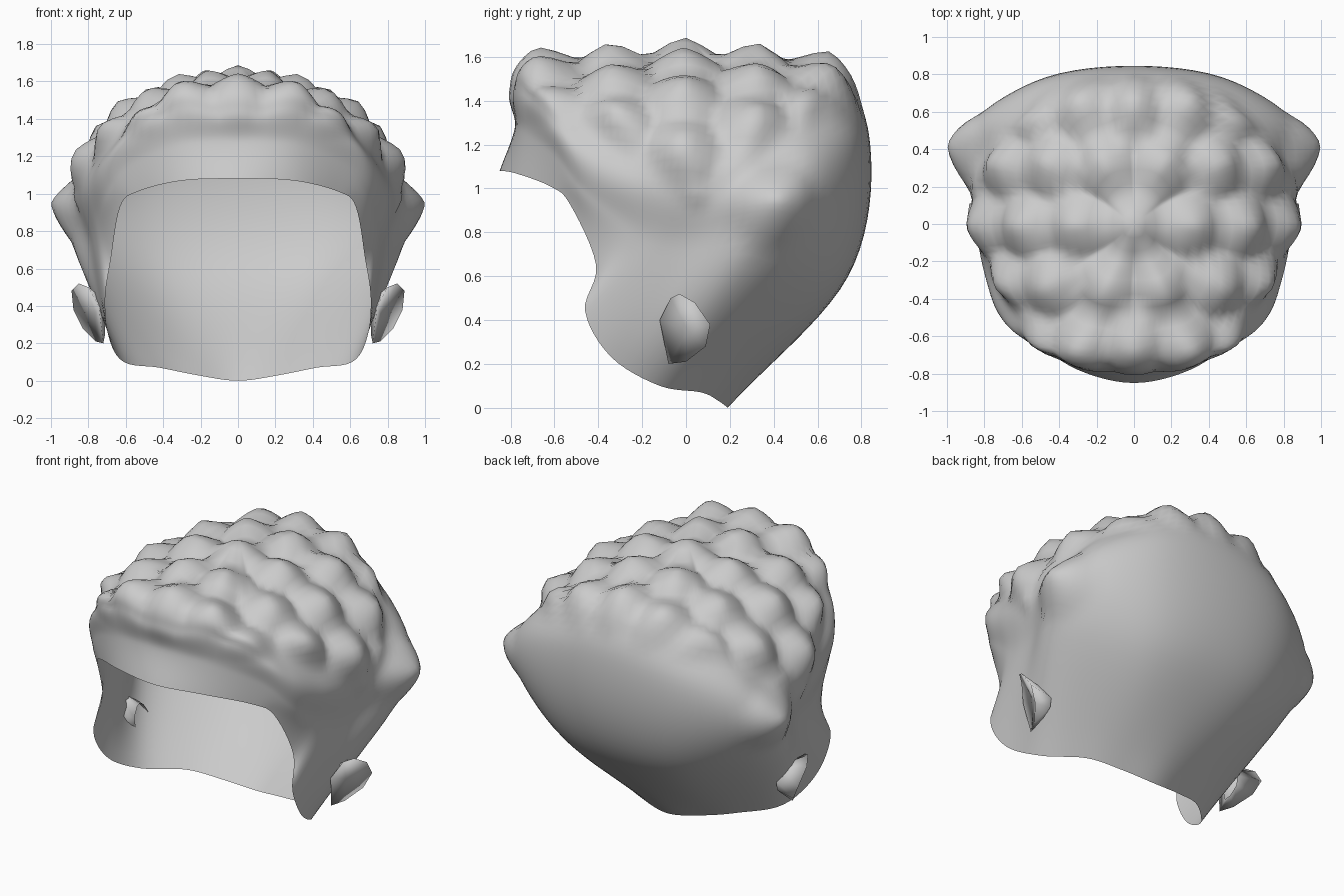
import bpy, bmesh, math
from mathutils import Vector

if "Cube" in bpy.data.objects:
    bpy.data.objects.remove(bpy.data.objects["Cube"])

# Half rings of control points, front centre -> back centre (right side, mirrored later)
RIM = [(0, -.85, 1.08), (.3, -.78, 1.07), (.54, -.62, 1.01), (.63, -.53, .93),
       (.68, -.41, .65), (.71, -.46, .44), (.69, -.34, .23), (.61, -.12, .10),
       (.42, .07, .07), (.22, .15, .03), (0, .19, 0)]
LOW = [(0, -.78, 1.28), (.3, -.75, 1.26), (.58, -.6, 1.15), (.70, -.48, 1.0),
       (.75, -.3, .85), (.77, -.17, .75), (.80, .02, .72), (.89, .3, .75),
       (.77, .49, .68), (.42, .68, .6), (0, .74, .6)]
MID = [(0, -.79, 1.42), (.3, -.74, 1.41), (.58, -.61, 1.31), (.71, -.47, 1.19),
       (.78, -.28, 1.10), (.82, -.1, 1.07), (.84, .1, 1.05), (.87, .34, 1.04),
       (.81, .57, 1.08), (.46, .78, 1.17), (0, .84, 1.2)]
TOP = [(0, -.66, 1.53), (.22, -.63, 1.52), (.39, -.55, 1.45), (.48, -.4, 1.43),
       (.52, -.22, 1.43), (.53, -.06, 1.43), (.52, .12, 1.43), (.49, .3, 1.43),
       (.42, .46, 1.45), (.24, .6, 1.48), (0, .65, 1.5)]
POLE = Vector((0, 0, 1.57))


def spline(a, b, c, d, t):
    return .5 * (2 * b + (c - a) * t + (2 * a - 5 * b + 4 * c - d) * t * t
                 + (3 * b - a - 3 * c + d) * t ** 3)


def full_ring(half, sub):
    pts = [Vector(p) for p in half]
    pts += [Vector((-p.x, p.y, p.z)) for p in pts[-2:0:-1]]
    n = len(pts)
    return [spline(pts[i - 1], pts[i], pts[(i + 1) % n], pts[(i + 2) % n], k / sub)
            for i in range(n) for k in range(sub)]


def smoothstep(a, b, v):
    t = max(0, min(1, (v - a) / (b - a)))
    return t * t * (3 - 2 * t)


def curl_height(p):
    """Staggered rows of pointed tufts over the crown, fading out down the sides and back."""
    s = math.atan2(abs(p.x), p.z - .75) * .8
    best = 0
    for row in range(-1, 4):
        y = -.32 + .31 * row
        for k in range(-1, 8):
            c = .29 * k + (.145 if row % 2 == 0 else 0)
            d = math.hypot(s - c, p.y - y) / .21
            best = max(best, 1 - d ** 1.2)
    low = .94 + .40 * min(1, abs(p.y - .05) / .55)
    h = .12 * best * smoothstep(low - .06, low + .12, p.z)
    # flared lock behind each temple
    d = (Vector((abs(p.x), p.y, p.z)) - Vector((.92, .4, .93))).length / .22
    return h + .09 * max(0, 1 - d)


def make_object(name, bm, smooth=True):
    me = bpy.data.meshes.new(name)
    bm.to_mesh(me)
    bm.free()
    for f in me.polygons:
        f.use_smooth = smooth
    ob = bpy.data.objects.new(name, me)
    bpy.context.collection.objects.link(ob)
    return ob


# Hair shell: open sheet lofted from the face/neck rim up to the crown
SUB, STEPS = 6, 10
rings = [full_ring(r, SUB) for r in (RIM, LOW, MID, TOP)]
n = len(rings[0])
bm = bmesh.new()
grid = []
for i in range(n):
    col = [r[i] for r in rings]
    t = col[3]
    col = [col[0] * 2 - col[1]] + col + [POLE, Vector((-t.x, -t.y, t.z))]
    line = []
    for j in range(1, 5):
        for k in range(STEPS):
            p = spline(*col[j - 1:j + 3], k / STEPS)
            out = (p - Vector((0, p.y * .4, .7))).normalized()
            line.append(bm.verts.new(p + out * curl_height(p)))
    grid.append(line)
tip = bm.verts.new(POLE + Vector((0, 0, curl_height(POLE))))
for i in range(n):
    a, b = grid[i], grid[(i + 1) % n]
    for j in range(len(a) - 1):
        bm.faces.new((a[j], b[j], b[j + 1], a[j + 1]))
    bm.faces.new((a[-1], b[-1], tip))
bm.normal_update()
if sum(f.normal.dot(f.calc_center_median() - Vector((0, 0, .8))) for f in bm.faces) < 0:
    bmesh.ops.reverse_faces(bm, faces=bm.faces[:])
make_object("hair_shell", bm)

# Ears: shallow dish with a tapered back, mirrored
EDGE = [(.745, -.12, .40), (.80, -.07, .5), (.85, -.03, .52), (.89, .04, .48),
        (.88, .11, .38), (.83, .09, .28), (.76, 0, .21), (.72, -.08, .2)]
bm = bmesh.new()
edge = [bm.verts.new(p) for p in EDGE]
dish = bm.verts.new((.765, .01, .35))
root = [bm.verts.new((.71, .03 + p[1] * .6, .34 + (p[2] - .35) * .6)) for p in EDGE]
for i in range(len(edge)):
    j = (i + 1) % len(edge)
    bm.faces.new((edge[i], edge[j], dish))
    bm.faces.new((edge[j], edge[i], root[i], root[j]))
bmesh.ops.recalc_face_normals(bm, faces=bm.faces[:])
ears = make_object("ears", bm)
ears.modifiers.new("mirror", 'MIRROR').use_axis[0] = True
